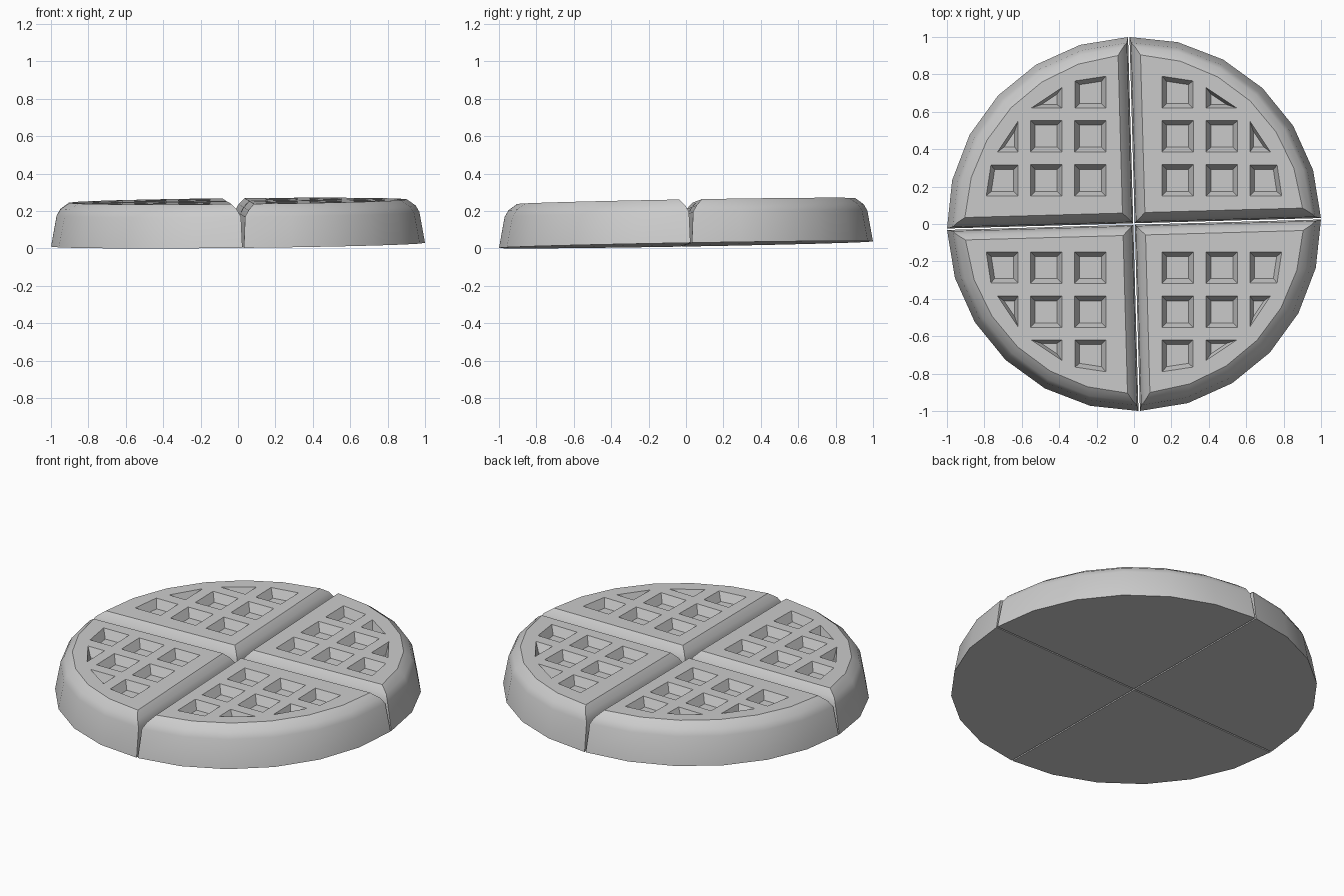
import bpy
import bmesh
from math import asin, cos, sin, pi, radians
from mathutils import Matrix, Vector

if "Cube" in bpy.data.objects:
    bpy.data.objects.remove(bpy.data.objects["Cube"], do_unlink=True)

TOP = 0.233
TWIST = radians(1.6)

grey = bpy.data.materials.new("plain grey")
grey.use_nodes = True
grey.diffuse_color = (0.6, 0.6, 0.6, 1)
grey.node_tree.nodes["Principled BSDF"].inputs["Base Color"].default_value = (0.6, 0.6, 0.6, 1)


def loft(bm, rings):
    """Closed solid through matching rings of points."""
    loops = [[bm.verts.new(p) for p in ring] for ring in rings]
    n = len(loops[0])
    for a, b in zip(loops, loops[1:]):
        for i in range(n):
            j = (i + 1) % n
            bm.faces.new((a[i], a[j], b[j], b[i]))
    bm.faces.new(loops[0][::-1])
    bm.faces.new(loops[-1])


def make_object(name, bm):
    bmesh.ops.recalc_face_normals(bm, faces=bm.faces)
    mesh = bpy.data.meshes.new(name)
    bm.to_mesh(mesh)
    bm.free()
    mesh.materials.append(grey)
    ob = bpy.data.objects.new(name, mesh)
    bpy.context.collection.objects.link(ob)
    return ob


def wedge(radius, inset, z, steps=6):
    """Quarter-circle outline with its straight sides moved in."""
    start = asin(inset / radius)
    pts = [Vector((inset, inset, z))]
    for i in range(steps + 1):
        a = start + (pi / 2 - 2 * start) * i / steps
        pts.append(Vector((radius * cos(a), radius * sin(a), z)))
    turn = Matrix.Rotation(TWIST, 3, 'Z')
    return [turn @ p for p in pts]


def pit(bm, outline, shrink):
    """Tapered pocket that narrows toward its floor."""
    pts = [Vector((x, y, 0)) for x, y in outline]
    mid = sum(pts, Vector()) / len(pts)

    def level(scale, z):
        return [mid + (p - mid) * scale + Vector((0, 0, z)) for p in pts]
    loft(bm, [level(shrink, TOP - 0.05), level(1, TOP), level(1, TOP + 0.05)])


# One quarter: sloped wall, rounded shoulder, flat top
bm = bmesh.new()
loft(bm, [wedge(1.0, 0.004, 0), wedge(0.97, 0.011, 0.165),
          wedge(0.95, 0.03, 0.2), wedge(0.905, 0.06, TOP)])
base = make_object("quarter_base", bm)

# Pockets: four squares, two trimmed squares and two triangles
bm = bmesh.new()
h = 0.084
for cx in (0.233, 0.47):
    for cy in (0.233, 0.47):
        pit(bm, [(cx - h, cy - h), (cx + h, cy - h), (cx + h, cy + h), (cx - h, cy + h)], 0.7)
trimmed = [(0.62, 0.15), (0.79, 0.15), (0.765, 0.315), (0.62, 0.315)]
corner = [(0.62, 0.385), (0.73, 0.385), (0.62, 0.55)]
for shape, shrink in ((trimmed, 0.7), (corner, 0.5)):
    pit(bm, shape, shrink)
    pit(bm, [(y, x) for x, y in shape], shrink)
cutter = make_object("pocket_cutter", bm)
cutter.hide_render = True

cut = base.modifiers.new("pockets", 'BOOLEAN')
cut.operation = 'DIFFERENCE'
cut.solver = 'EXACT'
cut.object = cutter
bpy.context.view_layer.update()
graph = bpy.context.evaluated_depsgraph_get()
quarter_mesh = bpy.data.meshes.new_from_object(base.evaluated_get(graph))
bpy.data.objects.remove(base)
bpy.data.objects.remove(cutter)

# Four quarters around the centre, resting with a slight tilt
tilt = Matrix(((1, 0, 0, 0), (0, 1, 0, 0), (0.01, 0.0175, 1, 0.02), (0, 0, 0, 1)))
names = ("back_left_quarter", "back_right_quarter", "front_right_quarter", "front_left_quarter")
bpy.ops.object.select_all(action='DESELECT')
for k, name in enumerate(names):
    mesh = quarter_mesh.copy()
    mesh.transform(tilt @ Matrix.Rotation(k * pi / 2, 4, 'Z'))
    mesh.name = name
    ob = bpy.data.objects.new(name, mesh)
    bpy.context.collection.objects.link(ob)
    ob.select_set(True)
    bpy.context.view_layer.objects.active = ob
bpy.ops.object.shade_smooth_by_angle(angle=radians(28))
bpy.data.meshes.remove(quarter_mesh)
